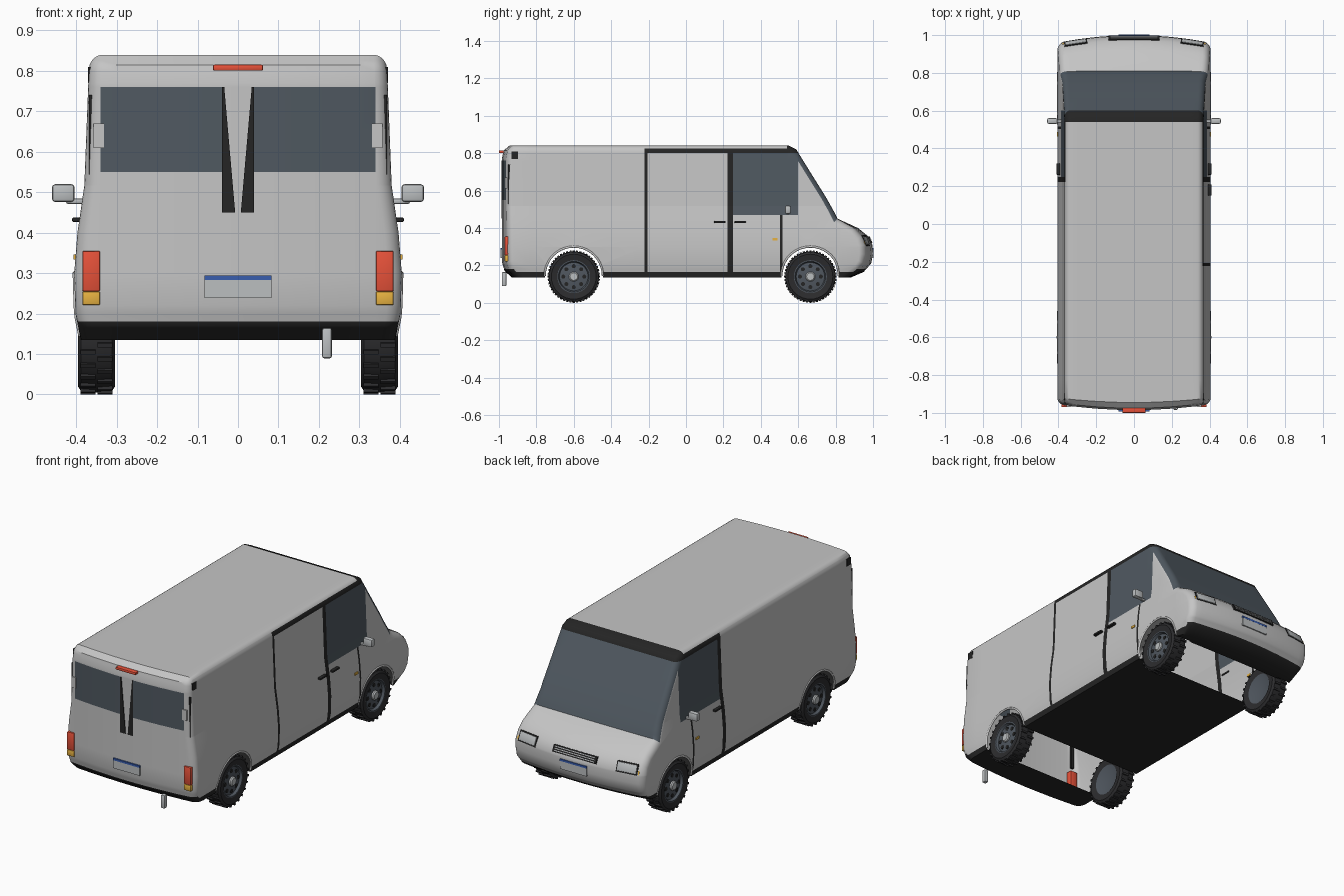
import bpy, bmesh, math
from mathutils import Vector, Matrix

if "Cube" in bpy.data.objects:
    bpy.data.objects.remove(bpy.data.objects["Cube"])


def material(name, *rgb):
    m = bpy.data.materials.new(name)
    m.use_nodes = True
    m.diffuse_color = (*rgb, 1)
    m.node_tree.nodes["Principled BSDF"].inputs["Base Color"].default_value = (*rgb, 1)
    return m


PAINT = material("grey paint", .56, .56, .56)
GLASS = material("tinted glass", .08, .1, .12)
BLACK = material("black trim", .018, .018, .018)
RUBBER = material("tyre rubber", .025, .025, .027)
STEEL = material("dark steel", .08, .095, .115)
SILVER = material("silver", .5, .52, .53)
RED = material("red lens", .95, .1, .05)
AMBER = material("amber lens", .9, .5, .06)
BLUE = material("blue band", .04, .11, .42)


def finish(name, bm, mats, angle=35):
    me = bpy.data.meshes.new(name)
    bm.to_mesh(me)
    bm.free()
    ob = bpy.data.objects.new(name, me)
    bpy.context.collection.objects.link(ob)
    for m in mats:
        me.materials.append(m)
    bpy.ops.object.select_all(action='DESELECT')
    ob.select_set(True)
    bpy.context.view_layer.objects.active = ob
    bpy.ops.object.shade_smooth_by_angle(angle=math.radians(angle))
    return ob


def box(name, loc, size, mat, rot=(0, 0, 0), bevel=0):
    bm = bmesh.new()
    bmesh.ops.create_cube(bm, size=1, matrix=Matrix.Diagonal((*size, 1)))
    if bevel:
        bmesh.ops.bevel(bm, geom=bm.edges[:], offset=bevel, segments=2,
                        profile=.5, affect='EDGES')
    ob = finish(name, bm, [mat])
    ob.location, ob.rotation_euler = loc, rot
    return ob


def lathe(name, profile, loc, mat, side=1, steps=36):
    """Turn (radius, x) points around the x axis."""
    bm = bmesh.new()
    vs = [bm.verts.new((x * side, 0, r)) for r, x in profile]
    es = [bm.edges.new(p) for p in zip(vs, vs[1:])]
    bmesh.ops.spin(bm, geom=vs + es, cent=(0, 0, 0), axis=(1, 0, 0),
                   angle=math.tau, steps=steps, use_merge=True)
    bmesh.ops.remove_doubles(bm, verts=bm.verts, dist=1e-5)
    bmesh.ops.recalc_face_normals(bm, faces=bm.faces)
    ob = finish(name, bm, [mat])
    ob.location = loc
    return ob


# Body dimensions
AXLES = (-.6, .665)
ARCH_Z, ARCH_R, FLOOR = .145, .155, .135
WIDTHS = [(.13, .388), (.2, .402), (.3, .405), (.4, .397), (.517, .38), (.8, .369), (.85, .366)]
CREASE = .517


def half_width(z):
    for (a, wa), (b, wb) in zip(WIDTHS, WIDTHS[1:]):
        if z <= b:
            return wa + (wb - wa) * max(0, z - a) / (b - a)
    return WIDTHS[-1][1]


def bow(x, y):
    """Ends of the van curve back towards the corners."""
    depth = .04 if y > 0 else .03
    k = min(1, max(0, (abs(y) - .8) / .18))
    return y - math.copysign(depth * k * (x / .4) ** 2, y)


def near_arch(y, z):
    return any(math.hypot(y - c, z - ARCH_Z) < ARCH_R + .003 for c in AXLES)


# Side outline with wheel arches
outline = [(-.93, FLOOR)]
for c in AXLES:
    outline.append((c - ARCH_R, FLOOR))
    for i in range(17):
        a = math.pi * (1 - i / 16)
        outline.append((c + ARCH_R * math.cos(a), ARCH_Z + ARCH_R * math.sin(a)))
    outline.append((c + ARCH_R, FLOOR))
outline += [(.88, FLOOR), (.95, .165), (.99, .21), (1, .26), (.997, .31), (.973, .357),
            (.92, .4), (.81, .45), (.79, .49), (.748, .565), (.67, .69), (.605, .795),
            (.59, .82), (.55, .84), (-.945, .84), (-.975, .815), (-.985, .77),
            (-.985, .22), (-.97, .17)]

bm = bmesh.new()
W = .405
face = bm.faces.new([bm.verts.new((-W, y, z)) for y, z in outline])
ext = bmesh.ops.extrude_face_region(bm, geom=[face])["geom"]
bmesh.ops.translate(bm, vec=(2 * W, 0, 0), verts=[v for v in ext if isinstance(v, bmesh.types.BMVert)])
bmesh.ops.recalc_face_normals(bm, faces=bm.faces)

# Round the shoulders
rim_edges = []
for e in bm.edges:
    a, b = e.verts
    mid = (a.co + b.co) / 2
    if abs(mid.x) > .4 and mid.z > .14 and not near_arch(mid.y, mid.z):
        rim_edges.append(e)
bmesh.ops.bevel(bm, geom=rim_edges, offset=.035, segments=5, profile=.5,
                affect='EDGES', clamp_overlap=False)


def cut(axis, values):
    for v in values:
        co, no = Vector(), Vector()
        co[axis], no[axis] = v, 1
        bmesh.ops.bisect_plane(bm, geom=bm.verts[:] + bm.edges[:] + bm.faces[:],
                               dist=1e-5, plane_co=co, plane_no=no)


# Panel lines, window edges and body shape
cut(1, [-.83, -.6, -.222, -.206, .222, .25, .503, .516, .54, .6, .665, .83])
cut(2, [.165, .18, .2, .3, .4, .47, CREASE, .55, .65, .76, .8, .825])
for v in bm.verts:
    v.co.x *= half_width(v.co.z) / W
cut(0, [s * x for x in (.037, .1, .2, .3, .34) for s in (-1, 1)])
for v in bm.verts:
    v.co.y = bow(v.co.x, v.co.y)
bm.normal_update()
bmesh.ops.delete(bm, context='FACES', geom=[
    f for f in bm.faces if abs(f.normal.x) < .2 and near_arch(*f.calc_center_median().yz)])


def body_colour(f):
    x, y, z = f.calc_center_median()
    n = f.normal
    if z < .165 or (abs(y) > .83 and z < .18 and abs(n.y) > .3):
        return 2
    if y > .54 and z > .8:
        return 2
    if n.y > .3 and .45 < z < .8 and .58 < y < .85:
        return 1
    if n.y < -.7 and .55 < z < .76 and .037 < abs(x) < .34:
        return 1
    if abs(n.x) > .4 and z < .825:
        if z > .8 and (-.222 if x > 0 else .222) < y < .6:
            return 2
        if .222 < y < .25 or (.503 < y < .516 and z < .47):
            return 2
        if x > 0 and -.222 < y < -.206:
            return 2
        if .25 < y < .6 and .47 < z < .8:
            return 1
    return 0


for f in bm.faces:
    f.material_index = body_colour(f)
for e in bm.edges:
    if all(abs(v.co.z - CREASE) < 1e-4 for v in e.verts):
        e.smooth = False
finish("van_body", bm, [PAINT, GLASS, BLACK])

# Wheels and arch lips
R = .14
for c, end in zip(AXLES, ("rear", "front")):
    for s, side in ((1, "left"), (-1, "right")):
        tag = f"{end}_{side}_"
        hub = Vector((s * .35, c, R))
        lathe(tag + "tyre", [(.085, -.04), (.12, -.046), (.132, -.038), (.135, 0), (.132, .038),
                             (.12, .046), (.088, .04), (.085, .03)], hub, RUBBER, s)
        lathe(tag + "rim", [(0, -.025), (.06, -.03), (.088, -.038), (.09, .04), (.082, .04),
                            (.076, .026), (.04, .032), (0, .032)], hub, STEEL, s)
        lathe(tag + "hub", [(0, .046), (.02, .046), (.026, .04), (.026, .02)], hub, SILVER, s, 16)
        bm = bmesh.new()
        for i in range(8):
            a = math.tau * i / 8
            bmesh.ops.create_cone(bm, cap_ends=True, segments=10, radius1=.011, radius2=.011, depth=.006,
                                  matrix=Matrix.Translation((s * .029, .056 * math.cos(a), .056 * math.sin(a)))
                                  @ Matrix.Rotation(math.pi / 2, 4, 'Y'))
        finish(tag + "rim_holes", bm, [BLACK]).location = hub
        bm = bmesh.new()
        for i in range(48):
            x = .021 if i % 2 else -.021
            bmesh.ops.create_cube(bm, size=1, matrix=Matrix.Rotation(math.tau * i / 48, 4, 'X')
                                  @ Matrix.Translation((x, 0, .134)) @ Matrix.Diagonal((.038, .011, .012, 1)))
        finish(tag + "tread", bm, [RUBBER]).location = hub
        cu = bpy.data.curves.new(tag + "arch_lip", 'CURVE')
        cu.dimensions, cu.bevel_depth, cu.bevel_resolution = '3D', .006, 1
        sp = cu.splines.new('POLY')
        sp.points.add(20)
        for i, p in enumerate(sp.points):
            a = math.pi * i / 20
            y, z = c + ARCH_R * math.cos(a), ARCH_Z + ARCH_R * math.sin(a)
            x = s * (half_width(z) - .002)
            p.co = (x, bow(x, y), z, 1)
        cu.materials.append(PAINT)
        bpy.context.collection.objects.link(bpy.data.objects.new(tag + "arch_lip", cu))

# Paired details
for s, side in ((1, "left"), (-1, "right")):
    box(side + "_mirror", (s * .432, .545, .498), (.056, .03, .044), SILVER, bevel=.008)
    box(side + "_mirror_arm", (s * .4, .545, .478), (.05, .015, .013), SILVER, bevel=.004)
    box(side + "_door_handle", (s * .4, .29, .432), (.02, .06, .011), BLACK, bevel=.003)
    box(side + "_side_marker", (s * .402, .475, .34), (.01, .026, .012), AMBER)
    box(side + "_tail_light", (s * .363, -.95, .305), (.044, .04, .1), RED, bevel=.004)
    box(side + "_tail_signal", (s * .363, -.95, .238), (.044, .04, .034), AMBER, bevel=.004)
    box(side + "_rear_seam", (s * .361, -.945, .56), (.016, .012, .36), BLACK)
    box(side + "_hinge_plate", (s * .368, -.915, .79), (.007, .036, .04), BLACK)
    box(side + "_rear_hinge", (s * .344, -.961, .64), (.026, .014, .06), PAINT)
    tilt = (math.radians(22), 0, -s * .15)
    box(side + "_headlight_frame", (s * .308, .957, .331), (.122, .014, .06), BLACK, tilt)
    box(side + "_headlight", (s * .308, .96, .332), (.11, .014, .047), SILVER, tilt, .003)
    box(side + "_front_signal", (s * .366, .947, .315), (.022, .024, .022), AMBER, tilt)
    # Tapered dark strip between the rear windows
    bm = bmesh.new()
    pts = [(.039, .76), (.034, .76), (.007, .45), (.039, .45)]
    f = bm.faces.new([bm.verts.new((s * x, -.986, z)) for x, z in pts])
    ex = bmesh.ops.extrude_face_region(bm, geom=[f])["geom"]
    bmesh.ops.translate(bm, vec=(0, -.004, 0), verts=[v for v in ex if isinstance(v, bmesh.types.BMVert)])
    bmesh.ops.recalc_face_normals(bm, faces=bm.faces)
    finish(side + "_rear_door_strip", bm, [BLACK])

box("sliding_door_handle", (.4, .18, .432), (.02, .06, .011), BLACK, bevel=.003)
box("high_brake_light", (0, -.985, .808), (.124, .03, .015), RED, bevel=.004)
box("exhaust_pipe", (.22, -.972, .127), (.024, .024, .075), SILVER, bevel=.005)

# Plates and grille
for end, y, z in (("rear", -.988, .262), ("front", .998, .262)):
    box(end + "_plate", (0, y, z), (.166, .008, .046), SILVER)
    box(end + "_plate_band", (0, y, z + .027), (.166, .009, .011), BLUE)
slope = (math.radians(25), 0, 0)
box("grille", (0, .983, .336), (.27, .012, .04), BLACK, slope)
for i in range(3):
    box(f"grille_bar_{i}", (0, .991 - .0047 * i, .327 + .01 * i), (.25, .008, .004), SILVER, slope)
